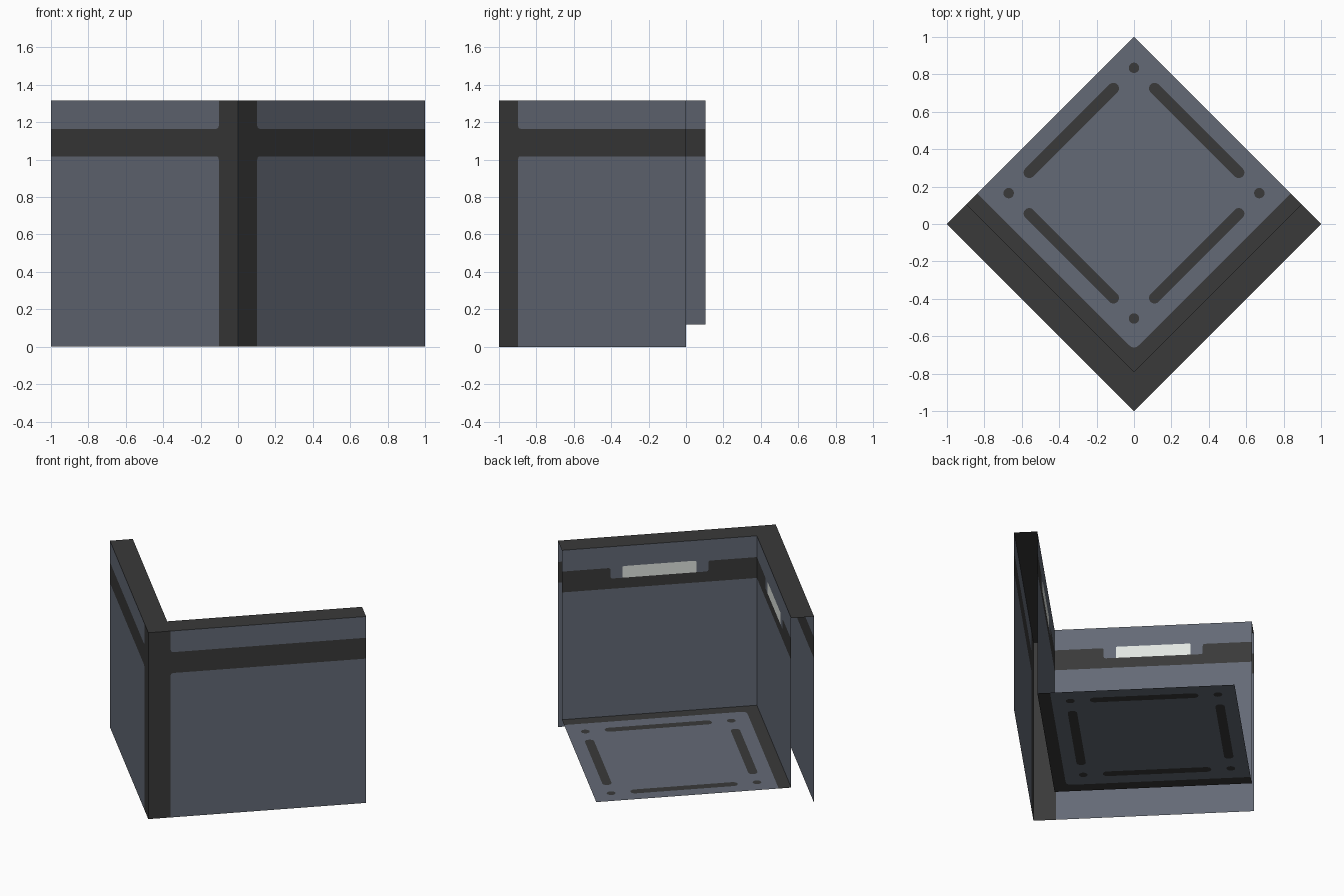
import bpy, bmesh, math
from mathutils import Vector

if "Cube" in bpy.data.objects:
    bpy.data.objects.remove(bpy.data.objects["Cube"])


def material(name, rgb):
    m = bpy.data.materials.new(name)
    m.diffuse_color = (*rgb, 1)
    m.use_nodes = True
    m.node_tree.nodes["Principled BSDF"].inputs["Base Color"].default_value = m.diffuse_color
    return m


MATS = [material("slate panel", (0.127, 0.144, 0.182)),
        material("charcoal trim", (0.041, 0.041, 0.041)),
        material("lamp white", (0.75, 0.79, 0.75))]
SLATE, TRIM, LAMP = 0, 1, 2
R2 = math.sqrt(2)


def outline(points, steps=4):
    """Polygon from (x, y) or (x, y, radius) corners; a radius rounds the corner."""
    out, n = [], len(points)
    for i, p in enumerate(points):
        c = Vector(p[:2])
        if len(p) == 2:
            out.append(c)
            continue
        a = c + (Vector(points[i - 1][:2]) - c).normalized() * p[2]
        b = c + (Vector(points[(i + 1) % n][:2]) - c).normalized() * p[2]
        for k in range(steps + 1):
            t = k / steps
            out.append(a * (1 - t) ** 2 + c * 2 * t * (1 - t) + b * t * t)
    return out


def rect(x0, x1, y0, y1):
    return outline([(x0, y0), (x1, y0), (x1, y1), (x0, y1)])


def slot(a, b, r, steps=10):
    """Capsule around the segment a-b (a disc when a equals b)."""
    a, b = Vector(a), Vector(b)
    d = b - a
    ang = math.atan2(d.y, d.x)
    out = []
    for c, start in ((b, ang - math.pi / 2), (a, ang + math.pi / 2)):
        for k in range(steps + (d.length > 0)):
            t = start + math.pi * k / steps
            out.append(c + Vector((math.cos(t), math.sin(t))) * r)
    return out


def sheet(name, place, normal, pieces):
    """Flat sheet tiled from coloured pieces: (material, outer loop, hole loops...)."""
    bm = bmesh.new()
    for mat, *loops in pieces:
        edges = []
        for loop in loops:
            vs = [bm.verts.new(place(*p)) for p in loop]
            edges += [bm.edges.new((vs[i - 1], vs[i])) for i in range(len(vs))]
        res = bmesh.ops.triangle_fill(bm, use_beauty=True, use_dissolve=False, edges=edges)
        for f in res["geom"]:
            if isinstance(f, bmesh.types.BMFace):
                f.material_index = mat
                f.normal_update()
                if f.normal.dot(Vector(normal)) < 0:
                    f.normal_flip()
    bmesh.ops.remove_doubles(bm, verts=bm.verts[:], dist=1e-5)
    me = bpy.data.meshes.new(name)
    bm.to_mesh(me)
    bm.free()
    for m in MATS:
        me.materials.append(m)
    ob = bpy.data.objects.new(name, me)
    bpy.context.collection.objects.link(ob)


H, BASE = 1.315, 0.12           # wall top, floor level
B0, B1 = 1.018, 1.165           # trim band heights
LO, LI, POST = R2, 0.895 * R2, 0.145
MID, NW, PW, NZ = LI / 2, 0.318, 0.24, 1.09   # lamp notch and lamp sizes
PZ = 1.172

# outer wall pieces: corner post with band, panel below, panel above
outer = [
    (TRIM, outline([(0, 0), (POST, 0), (POST, B0, .02), (LO, B0), (LO, B1),
                    (POST, B1, .02), (POST, H), (0, H)])),
    (SLATE, outline([(POST, 0), (LO, 0), (LO, B0), (POST, B0, .02)])),
    (SLATE, outline([(POST, B1, .02), (LO, B1), (LO, H), (POST, H)])),
]
# inner wall pieces: panel, notched band, upper panel around the lamp, lamp
l, r = MID - NW, MID + NW
notch = [(l, B1, .015), (l, NZ, .015), (MID - PW, NZ)]
notch_r = [(MID + PW, NZ), (r, NZ, .015), (r, B1, .015)]
lamp_top = [(MID - PW, PZ, .012), (MID + PW, PZ, .012)]
inner = [
    (SLATE, rect(0, LI, BASE, B0)),
    (TRIM, outline([(LI, B0), (0, B0), (0, B1)] + notch + notch_r + [(LI, B1)])),
    (SLATE, outline([(0, H), (0, B1)] + notch + lamp_top + notch_r + [(LI, B1), (LI, H)])),
    (LAMP, outline([(MID - PW, NZ)] + lamp_top + [(MID + PW, NZ)])),
]
for side, s in (("left", -1), ("right", 1)):
    sheet(side + "_outer_wall", lambda u, z: (s * u / R2, -1 + u / R2, z), (s, -1, 0), outer)
    sheet(side + "_inner_wall", lambda u, z: (s * u / R2, -.79 + u / R2, z), (-s, 1, 0), inner)

# wall cap
sheet("wall_cap", lambda x, y: (x, y, H), (0, 0, 1), [
    (TRIM, outline([(-1, 0), (0, -1), (1, 0), (.895, .105), (0, -.79), (-.895, .105)]))])

# floor: panel with grooves and studs, plus trim along the walls
C = 0.165
marks = []
for sx in (-1, 1):
    for sy in (-1, 1):
        marks.append(slot((sx * .11, C + sy * .56), (sx * .56, C + sy * .11), .03))
for dx, dy in ((0, .67), (.67, 0), (0, -.67), (-.67, 0)):
    marks.append(slot((dx, C + dy), (dx, C + dy), .028))
E = 0.8375
rim = [(-E, 1 - E), (0, 1 - 2 * E, .04), (E, 1 - E)]
sheet("floor", lambda x, y: (x, y, BASE), (0, 0, 1), [
    (SLATE, outline(rim + [(0, 1)]), *marks),
    (TRIM, outline(rim + [(.895, .105), (0, -.79), (-.895, .105)])),
    *[(TRIM, m) for m in marks]])
